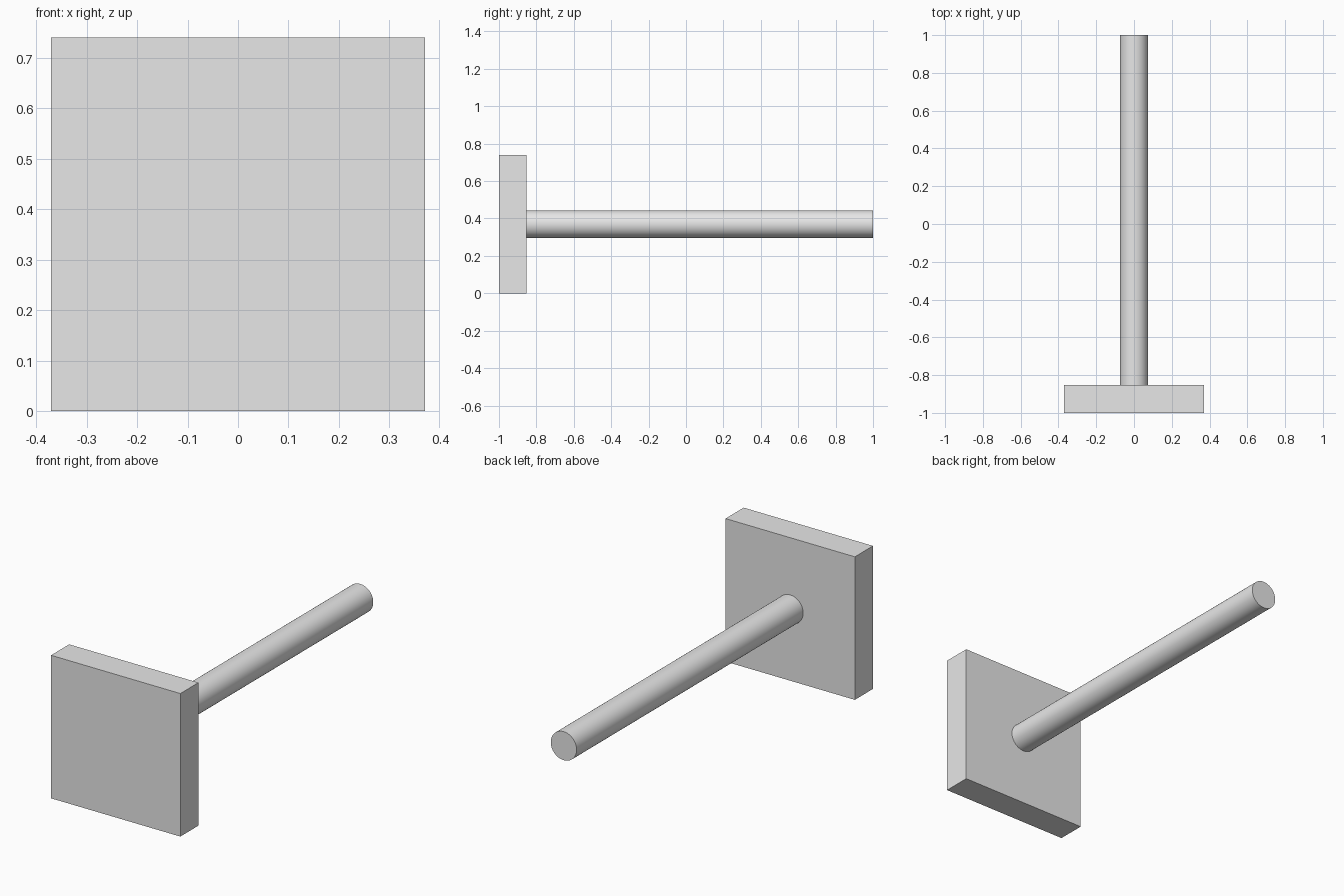
import bpy
import math

# Remove the default cube
default = bpy.data.objects.get("Cube")
if default:
    bpy.data.objects.remove(default, do_unlink=True)

LENGTH = 2.0
PLATE_SIZE = 0.74
PLATE_DEPTH = 0.148
ROD_RADIUS = 0.074
MID_Z = PLATE_SIZE / 2
PLATE_BACK = -LENGTH / 2 + PLATE_DEPTH


def make_material(name, colour):
    mat = bpy.data.materials.new(name)
    mat.use_nodes = True
    mat.diffuse_color = colour
    mat.node_tree.nodes["Principled BSDF"].inputs["Base Color"].default_value = colour
    return mat


grey = make_material("light_grey", (0.8, 0.8, 0.8, 1))

# Square plate at the front
bpy.ops.mesh.primitive_cube_add(size=1, location=(0, PLATE_BACK - PLATE_DEPTH / 2, MID_Z))
plate = bpy.context.object
plate.name = "square_plate"
plate.scale = (PLATE_SIZE, PLATE_DEPTH, PLATE_SIZE)
bpy.ops.object.transform_apply(location=False, rotation=False, scale=True)
plate.data.materials.append(grey)

# Round rod running back from the plate centre
rod_length = LENGTH / 2 - PLATE_BACK
bpy.ops.mesh.primitive_cylinder_add(
    vertices=64, radius=ROD_RADIUS, depth=rod_length,
    location=(0, PLATE_BACK + rod_length / 2, MID_Z), rotation=(math.pi / 2, 0, 0))
rod = bpy.context.object
rod.name = "round_rod"
rod.data.materials.append(grey)
bpy.ops.object.shade_smooth_by_angle(angle=math.radians(30))
